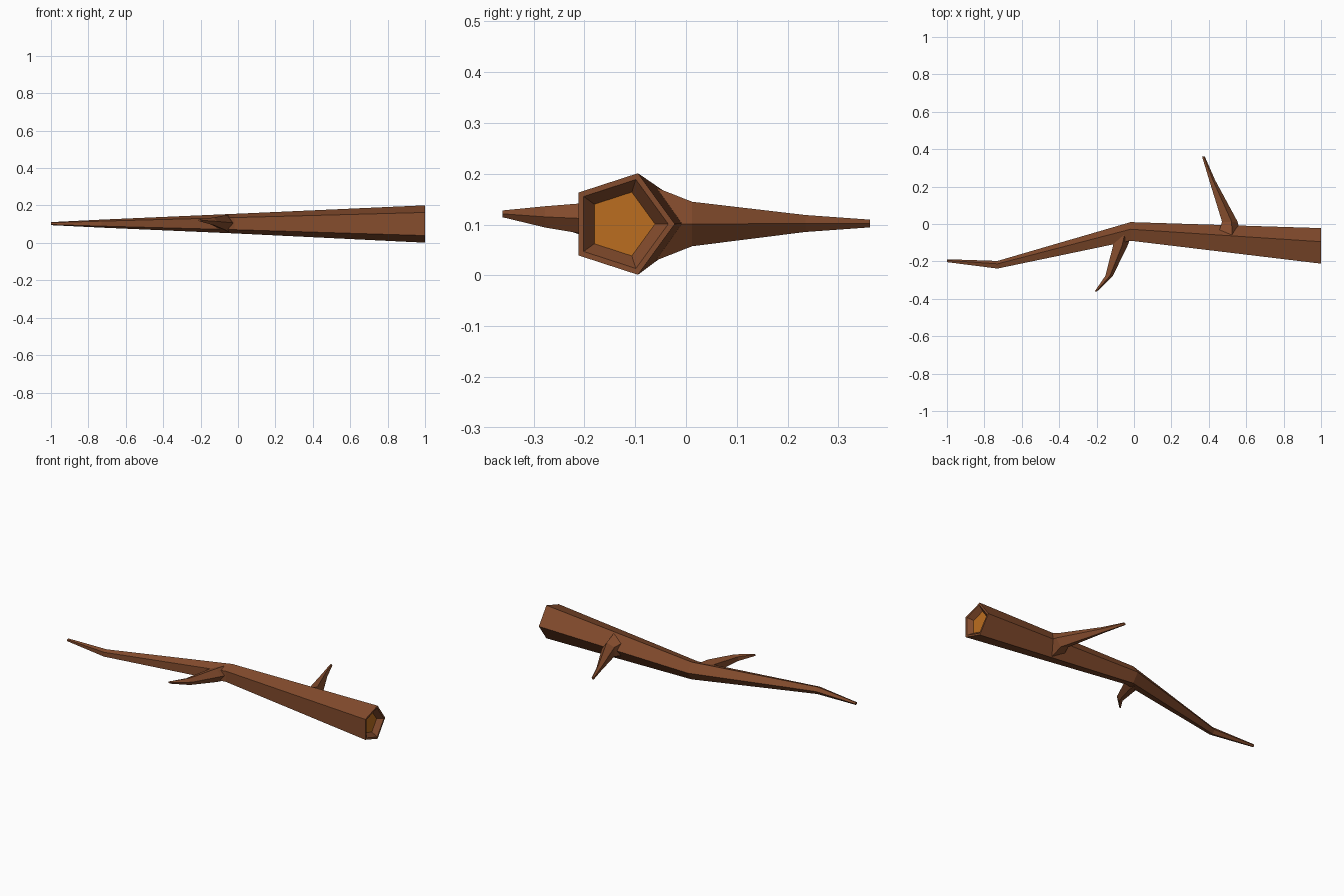
import bpy, bmesh
from math import sin, cos, tau

if "Cube" in bpy.data.objects:
    bpy.data.objects.remove(bpy.data.objects["Cube"])

def material(name, color):
    m = bpy.data.materials.new(name)
    m.diffuse_color = (*color, 1)
    m.use_nodes = True
    m.node_tree.nodes["Principled BSDF"].inputs["Base Color"].default_value = m.diffuse_color
    return m

bark = material("bark", (0.23, 0.072, 0.026))
wood = material("cut_wood", (0.50, 0.155, 0.014))

def ring(axis, pos, side, z, r, squash=1.0, flip=1):
    """Pentagon in a plane across x or y, with one corner pointing sideways."""
    pts = []
    for i in range(5):
        s = side + flip * r * squash * cos(i * tau / 5)
        h = z + r * sin(i * tau / 5)
        pts.append((pos, s, h) if axis == 'x' else (s, pos, h))
    return pts

def loft(name, rings, last_material=None):
    bm = bmesh.new()
    loops = [[bm.verts.new(p) for p in r] for r in rings]
    for a, b in zip(loops, loops[1:]):
        for i in range(5):
            j = (i + 1) % 5
            bm.faces.new((a[i], a[j], b[j], b[i]))
    bm.faces.new(loops[0])
    end = bm.faces.new(loops[-1])
    if last_material:
        end.material_index = 1
    bmesh.ops.recalc_face_normals(bm, faces=bm.faces)
    me = bpy.data.meshes.new(name)
    bm.to_mesh(me)
    bm.free()
    me.materials.append(bark)
    if last_material:
        me.materials.append(last_material)
    ob = bpy.data.objects.new(name, me)
    bpy.context.collection.objects.link(ob)
    return ob

# Main limb from thin tip to thick end, then rim and recessed cut face
limb = [(-1.0, -0.197, 0.103, 0.0085), (-0.73, -0.22, 0.103, 0.0225),
        (-0.018, -0.045, 0.103, 0.055), (1.0, -0.127, 0.101, 0.105),
        (1.0, -0.127, 0.101, 0.092), (0.97, -0.127, 0.101, 0.066)]
loft("main_limb", [ring('x', *p) for p in limb], wood)

# Rear twig with flared base
rear = [(-0.07, 0.502, 0.101, 0.080, 0.88), (0.012, 0.508, 0.101, 0.046),
        (0.235, 0.416, 0.102, 0.0175), (0.362, 0.370, 0.102, 0.008)]
loft("rear_twig", [ring('y', *p) for p in rear])

# Front twig with flared base
front = [(-0.06, -0.068, 0.103, 0.047, 1.15), (-0.115, -0.077, 0.108, 0.043),
         (-0.277, -0.135, 0.115, 0.022), (-0.361, -0.205, 0.121, 0.007)]
loft("front_twig", [ring('y', *p) for p in front])
